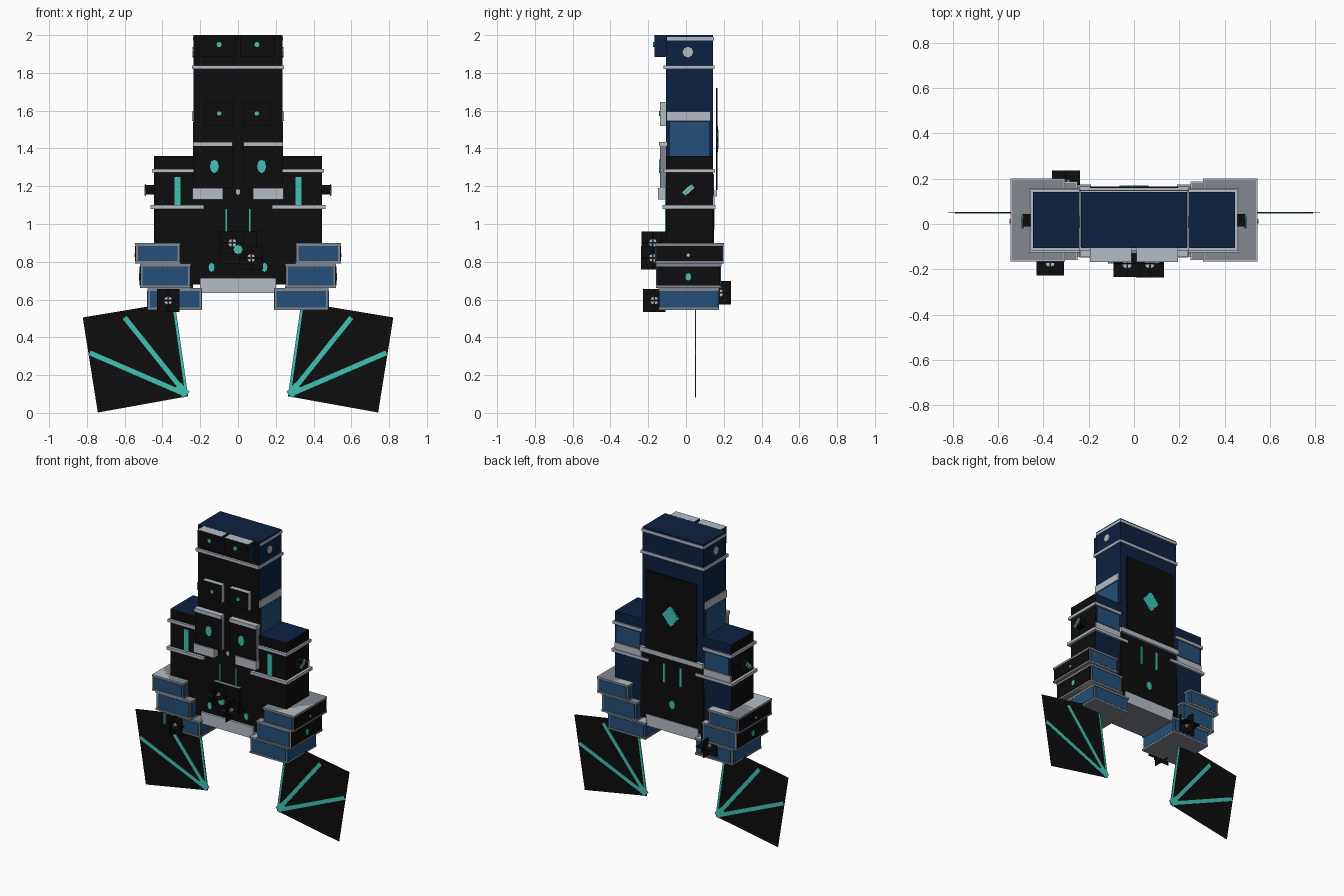
import bpy, bmesh, math
from mathutils import Matrix, Vector

old = bpy.data.objects.get("Cube")
if old:
    bpy.data.objects.remove(old, do_unlink=True)


def material(name, r, g, b):
    m = bpy.data.materials.new(name)
    m.use_nodes = True
    m.diffuse_color = (r, g, b, 1)
    m.node_tree.nodes["Principled BSDF"].inputs["Base Color"].default_value = (r, g, b, 1)
    return m


BLACK = material("black", 0.004, 0.004, 0.004)
NAVY = material("navy", 0.004, 0.015, 0.052)
BLUE = material("blue", 0.018, 0.078, 0.19)
LIGHT = material("light_gray", 0.47, 0.50, 0.56)
GRAY = material("mid_gray", 0.23, 0.25, 0.28)
TEAL = material("teal", 0.05, 0.55, 0.45)

SIDES = {"left": Vector((1, 0, 0)), "right": Vector((-1, 0, 0)), "front": Vector((0, -1, 0)),
         "back": Vector((0, 1, 0)), "top": Vector((0, 0, 1)), "bottom": Vector((0, 0, -1))}


def finish(name, bm, mats):
    bmesh.ops.recalc_face_normals(bm, faces=bm.faces)
    me = bpy.data.meshes.new(name)
    bm.to_mesh(me)
    bm.free()
    for m in mats:
        me.materials.append(m)
    ob = bpy.data.objects.new(name, me)
    bpy.context.collection.objects.link(ob)
    return ob


def box(name, x, y, z, mat, s=1, **side_mats):
    """Box from ranges; side_mats recolours faces by direction; s=-1 mirrors in x."""
    bm = bmesh.new()
    bmesh.ops.create_cube(bm, size=1)
    for v in bm.verts:
        v.co = [r[0] + (r[1] - r[0]) * (c + 0.5) for r, c in zip((x, y, z), v.co)]
    mats = [mat]
    bm.normal_update()
    for key, m in side_mats.items():
        if m not in mats:
            mats.append(m)
        for f in bm.faces:
            if f.normal.dot(SIDES[key]) > 0.9:
                f.material_index = mats.index(m)
    bmesh.ops.scale(bm, vec=(s, 1, 1), verts=bm.verts)
    return finish(name, bm, mats)


def dot(name, c, rx, rz, axis="y", mat=TEAL, n=8, thick=0.008):
    """Flat n-sided badge facing along an axis."""
    bm = bmesh.new()
    bmesh.ops.create_cone(bm, cap_ends=True, segments=n, radius1=1, radius2=1, depth=thick)
    bmesh.ops.scale(bm, vec=(rx, rz, 1), verts=bm.verts)
    rot = {"y": Matrix.Rotation(math.pi / 2, 4, "X"), "z": Matrix.Identity(4),
           "x": Matrix.Rotation(math.pi / 2, 4, "Z") @ Matrix.Rotation(math.pi / 2, 4, "X")}[axis]
    bm.transform(Matrix.Translation(c) @ rot)
    return finish(name, bm, [mat])


def stroke(name, a, b, w, y, s):
    """Thin tapered bar in the xz plane from a to b."""
    a, b = Vector(a), Vector(b)
    d = (b - a).normalized()
    p = Vector((-d.y, d.x)) * w / 2
    bm = bmesh.new()
    vs = [bm.verts.new((s * q.x, y - 0.003, q.y)) for q in (a + p, b + p, b - p, a - p)]
    face = bm.faces.new(vs)
    ext = bmesh.ops.extrude_face_region(bm, geom=[face])["geom"]
    bmesh.ops.translate(bm, vec=(0, 0.006, 0), verts=[g for g in ext if isinstance(g, bmesh.types.BMVert)])
    finish(name, bm, [TEAL])


def star(name, c, r):
    """Three crossed square plates, each with a pale centre."""
    for i, ax in enumerate("xyz"):
        rng = [(c[k] - (0.002 if k == i else r), c[k] + (0.002 if k == i else r)) for k in range(3)]
        box(name + "_plate_" + ax, *rng, BLACK)
        dot(name + "_centre_" + ax, c, 0.022, 0.022, ax, LIGHT)


Y = (-0.105, 0.142)

# Central tower and base
box("tower", (-0.235, 0.235), Y, (0.9, 2.0), NAVY, front=BLACK)
box("lower_body", (-0.25, 0.25), Y, (0.68, 1.0), BLACK)
box("base_slab", (-0.2, 0.2), (-0.12, 0.155), (0.635, 0.715), LIGHT, bottom=GRAY)
box("upper_trim", (-0.243, 0.243), (-0.12, 0.15), (1.82, 1.84), LIGHT)
box("crown_trim", (-0.238, 0.238), (-0.1, 0.147), (1.972, 1.99), LIGHT)

# Back panels
box("back_panel", (-0.195, 0.195), (0.158, 0.166), (1.18, 1.72), BLACK, front=GRAY)
for i, (rx, rz) in enumerate(((0.065, 0.03), (0.035, 0.07), (0.05, 0.05))):
    dot("back_emblem_%d" % i, (0, 0.167, 1.45), rx, rz, n=8, thick=0.006 + i * 0.001)
box("back_ledge", (-0.243, 0.243), (0.13, 0.165), (1.145, 1.178), LIGHT)
box("lower_back_panel", (-0.235, 0.235), (0.14, 0.149), (0.7, 1.145), BLACK)
dot("lower_back_dot", (0, 0.15, 0.83), 0.022, 0.03)

# Front centre details
dot("centre_stud", (0, -0.108, 1.17), 0.012, 0.016, mat=LIGHT)
box("chest_plate", (-0.1, 0.1), (-0.13, -0.1), (0.79, 0.96), BLACK, top=GRAY)
star("upper_star", (-0.03, -0.175, 0.90), 0.06)
star("lower_star", (0.07, -0.175, 0.82), 0.062)
dot("chest_dot", (0, -0.182, 0.865), 0.026, 0.026)
star("front_foot_star", (-0.37, -0.168, 0.595), 0.06)
star("back_foot_star", (-0.3, 0.175, 0.635), 0.062)

for s, side in ((1, "left"), (-1, "right")):
    # Tower face plates with badges
    box(side + "_brow_plate", (0.01, 0.195), (-0.168, -0.1), (1.885, 2.0), NAVY, s,
        front=BLACK, top=LIGHT, bottom=GRAY)
    dot(side + "_brow_dot", (s * 0.1, -0.17, 1.95), 0.014, 0.014)
    box(side + "_cheek_plate", (0.03, 0.175), (-0.138, -0.1), (1.52, 1.645), LIGHT, s, front=BLACK)
    dot(side + "_cheek_dot", (s * 0.1, -0.14, 1.585), 0.012, 0.012)
    box(side + "_chest_plate", (0.03, 0.235), (-0.138, -0.1), (1.19, 1.42), GRAY, s, front=BLACK)
    box(side + "_chest_trim", (0.03, 0.238), (-0.143, -0.1), (1.412, 1.435), LIGHT, s)
    dot(side + "_chest_diamond", (s * 0.125, -0.14, 1.305), 0.024, 0.036)
    box(side + "_waist_ledge", (0.08, 0.24), (-0.147, -0.1), (1.13, 1.19), LIGHT, s)
    box(side + "_waist_line", (0.057, 0.066), (-0.11, -0.1), (0.96, 1.08), TEAL, s)
    box(side + "_back_line", (0.055, 0.07), (0.145, 0.152), (0.97, 1.10), TEAL, s)
    dot(side + "_hip_dot", (s * 0.14, -0.107, 0.77), 0.016, 0.024)

    # Tower side panel, band and stud
    box(side + "_tower_panel", (0.23, 0.239), (-0.085, 0.122), (1.36, 1.54), BLUE, s)
    box(side + "_tower_band", (0.225, 0.243), (-0.103, 0.13), (1.545, 1.595), LIGHT, s)
    dot(side + "_tower_stud", (s * 0.237, 0.01, 1.91), 0.028, 0.028, "x", LIGHT)

    # Shoulder block with trims
    box(side + "_shoulder", (0.235, 0.445), Y, (0.68, 1.36), NAVY, s, front=BLACK, left=BLACK)
    box(side + "_shoulder_trim", (0.233, 0.456), (-0.12, 0.153), (1.272, 1.292), LIGHT, s)
    box(side + "_shoulder_lower_trim", (0.18, 0.463), (-0.125, 0.157), (1.08, 1.1), LIGHT, s)
    box(side + "_shoulder_back_panel", (0.25, 0.43), (0.135, 0.147), (1.15, 1.265), BLUE, s)
    box(side + "_shoulder_back_band", (0.24, 0.445), (0.135, 0.15), (1.1, 1.145), LIGHT, s)
    box(side + "_shoulder_stripe", (0.305, 0.337), (-0.11, -0.1), (1.1, 1.25), TEAL, s)
    box(side + "_shoulder_knob", (0.44, 0.49), (-0.012, 0.045), (1.155, 1.207), BLACK, s)
    for nm, w, m, x in (("bar", 0.013, LIGHT, 0.49), ("tip", 0.006, TEAL, 0.493)):
        ob = box(side + "_knob_" + nm, (-0.003, 0.003), (-0.034, 0.034), (-w, w), m)
        ob.location = (s * x, 0.012, 1.18)
        ob.rotation_euler = (math.radians(42), 0, 0)

    # Stepped foot layers: framed block with inset panels
    layers = (("upper", 0.305, 0.545, -0.165, 0.2, 0.79, 0.9, BLACK),
              ("middle", 0.25, 0.52, -0.16, 0.187, 0.66, 0.79, BLACK),
              ("lower", 0.19, 0.48, -0.145, 0.175, 0.545, 0.66, BLUE))
    for nm, x0, x1, y0, y1, z0, z1, outer in layers:
        part = "%s_%s_step" % (side, nm)
        box(part, (x0 + .006, x1 - .006), (y0 + .006, y1 - .006), (z0, z1), GRAY, s)
        box(part + "_cap", (x0, x1), (y0, y1), (z1 - 0.014, z1), GRAY, s, top=LIGHT)
        box(part + "_sill", (x0, x1), (y0, y1), (z0, z0 + 0.012), GRAY, s, bottom=LIGHT)
        zr = (z0 + 0.014, z1 - 0.016)
        box(part + "_front_panel", (x0 + .015, x1 - .015), (y0 + .001, y0 + .008), zr, BLUE, s)
        box(part + "_back_panel", (x0 + .015, x1 - .015), (y1 - .008, y1 - .001), zr, BLUE, s)
        box(part + "_side_panel", (x1 - .008, x1 + .001), (y0 + .008, y1 - .008), zr, outer, s)
        box(part + "_inner_panel", (x0 + .001, x0 + .008), (y0 + .012, y1 - .012), zr, BLUE, s)
    dot(side + "_upper_step_dot", (s * 0.545, 0.012, 0.835), 0.009, 0.009, "x", LIGHT)
    dot(side + "_middle_step_dot", (s * 0.521, 0.012, 0.72), 0.016, 0.02, "x")

    # Flat fan wing with rays
    bm = bmesh.new()
    corners = ((0.265, 0.088), (0.742, 0.002), (0.822, 0.505), (0.345, 0.585))
    for y in (0.049, 0.051):
        bm.faces.new([bm.verts.new((s * x, y, z)) for x, z in corners])
    bmesh.ops.bridge_loops(bm, edges=bm.edges[:])
    finish(side + "_wing", bm, [BLACK])
    tip = (0.272, 0.096)
    for i, (end, w) in enumerate((((0.6, 0.505), 0.026), ((0.785, 0.318), 0.026),
                                  ((0.336, 0.545), 0.014), ((0.32, 0.145), 0.045))):
        stroke("%s_wing_ray_%d" % (side, i), tip, end, w, 0.05, s)
